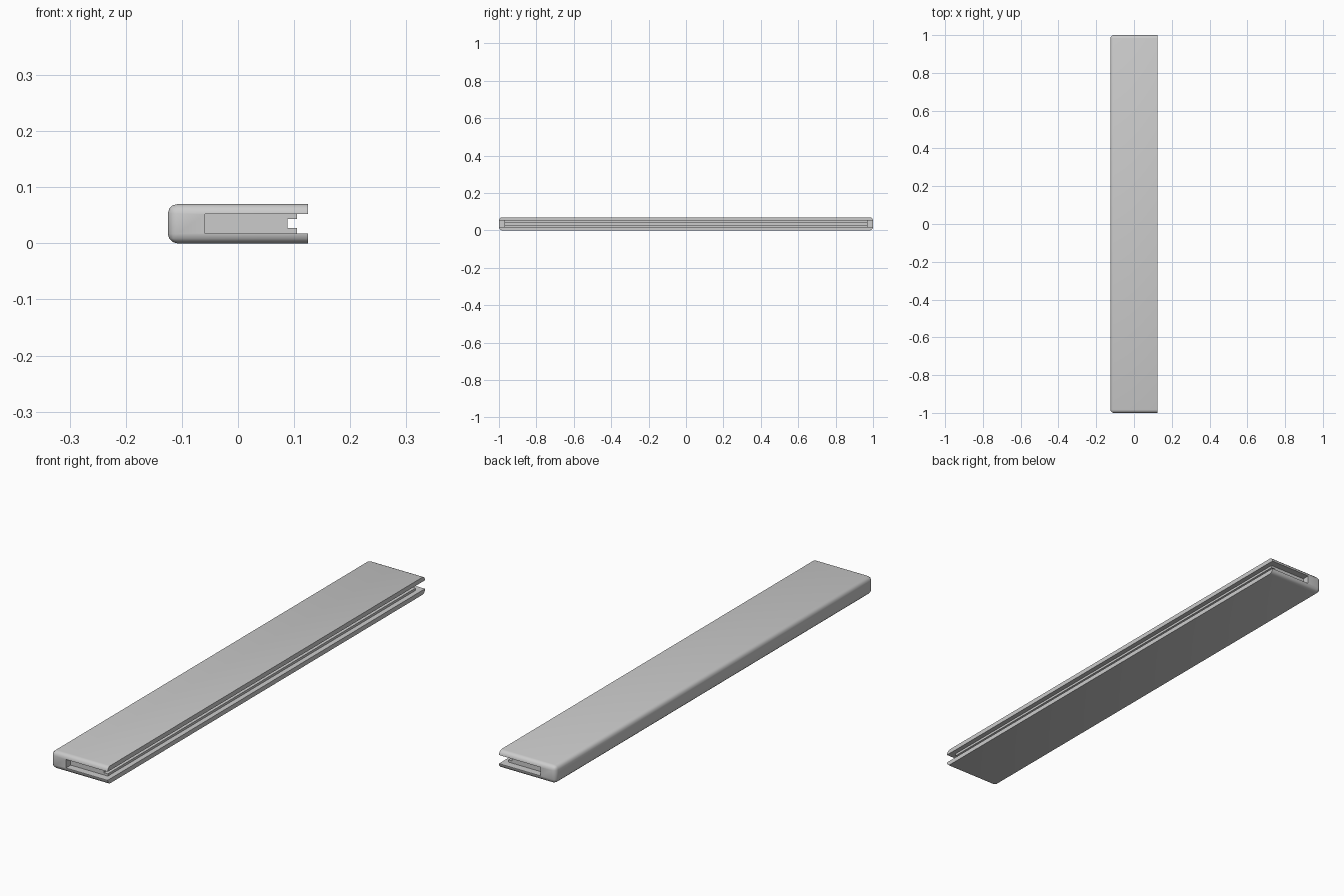
import bpy, bmesh, math

if "Cube" in bpy.data.objects:
    bpy.data.objects.remove(bpy.data.objects["Cube"])

L, W, H = 1.0, 0.125, 0.07     # half length, half width, height
BEVEL = 0.017


def new_object(name, bm):
    bmesh.ops.recalc_face_normals(bm, faces=bm.faces[:])
    mesh = bpy.data.meshes.new(name)
    bm.to_mesh(mesh)
    bm.free()
    obj = bpy.data.objects.new(name, mesh)
    bpy.context.collection.objects.link(obj)
    return obj


def plan_prism(name, points, z0, z1):
    """Extrude an outline drawn in x, y from z0 to z1."""
    bm = bmesh.new()
    face = bm.faces.new([bm.verts.new((x, y, z0)) for x, y in points])
    ext = bmesh.ops.extrude_face_region(bm, geom=[face])
    verts = [v for v in ext["geom"] if isinstance(v, bmesh.types.BMVert)]
    bmesh.ops.translate(bm, verts=verts, vec=(0, 0, z1 - z0))
    return new_object(name, bm)


# Rounded slab, made too wide and then sliced flat on the right
bm = bmesh.new()
bmesh.ops.create_cube(bm, size=1)
for v in bm.verts:
    v.co = (-W if v.co.x < 0 else W + 0.1, v.co.y * 2 * L, H if v.co.z > 0 else 0)
bmesh.ops.bevel(bm, geom=bm.edges[:], offset=BEVEL, segments=3, profile=0.5,
                affect='EDGES', clamp_overlap=True)
bmesh.ops.bisect_plane(bm, geom=bm.verts[:] + bm.edges[:] + bm.faces[:],
                       plane_co=(W, 0, 0), plane_no=(1, 0, 0), clear_outer=True)
bmesh.ops.holes_fill(bm, edges=[e for e in bm.edges if e.is_boundary], sides=0)
body = new_object("slotted_bar", bm)

# Slot running round the right side and both ends
slot = plan_prism("slot_cutter", [
    (-0.059, -1.1), (0.3, -1.1), (0.3, 1.1), (-0.059, 1.1),
    (-0.059, 0.97), (0.105, 0.97), (0.105, -0.97), (-0.059, -0.97)], 0.018, 0.052)

# Narrow groove in the recessed core
groove = plan_prism("groove_cutter", [
    (0.088, -1.2), (0.2, -1.2), (0.2, 1.2), (0.088, 1.2)], 0.027, 0.043)

bpy.context.view_layer.objects.active = body
body.select_set(True)
for cutter in (slot, groove):
    mod = body.modifiers.new(cutter.name, 'BOOLEAN')
    mod.operation = 'DIFFERENCE'
    mod.solver = 'EXACT'
    mod.object = cutter
    bpy.ops.object.modifier_apply(modifier=mod.name)
    bpy.data.objects.remove(cutter)

bpy.ops.object.shade_smooth_by_angle(angle=math.radians(38))
